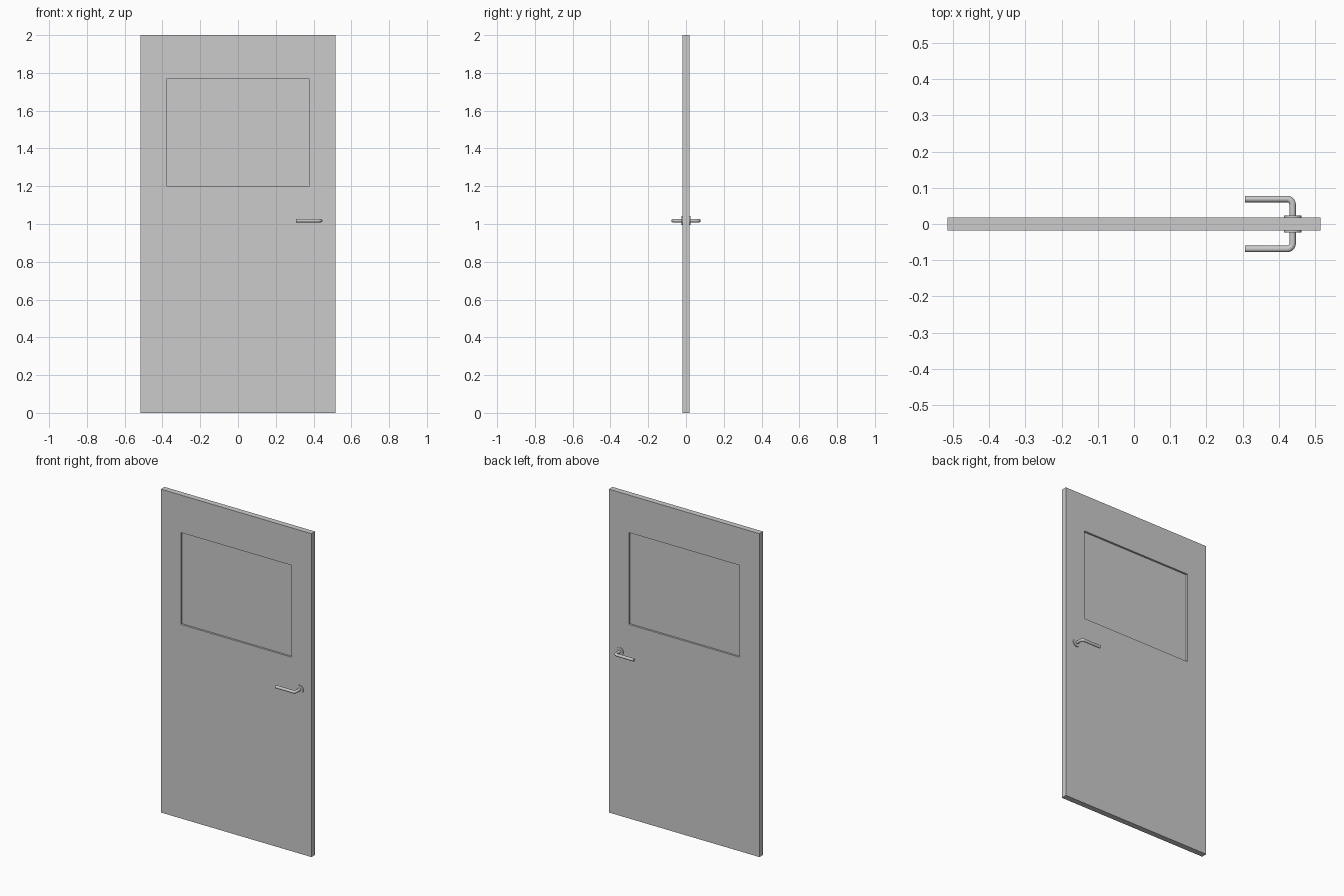
import bpy, bmesh
from math import sin, cos, pi

if "Cube" in bpy.data.objects:
    bpy.data.objects.remove(bpy.data.objects["Cube"])

W, T = 0.515, 0.018                            # leaf half width, half thickness
WX0, WX1, WZ0, WZ1 = -0.378, 0.378, 1.20, 1.768  # window opening
HX, HZ, R = 0.438, 1.018, 0.009                # lever spindle position, tube radius
END_X, BAR_Y, BEND = 0.307, 0.069, 0.016       # lever tip, grip offset, bend radius


def add_mesh(name, bm):
    bmesh.ops.recalc_face_normals(bm, faces=bm.faces)
    mesh = bpy.data.meshes.new(name)
    bm.to_mesh(mesh)
    bm.free()
    obj = bpy.data.objects.new(name, mesh)
    bpy.context.collection.objects.link(obj)
    return obj


def smooth(obj):
    bpy.ops.object.select_all(action='DESELECT')
    obj.select_set(True)
    bpy.context.view_layer.objects.active = obj
    bpy.ops.object.shade_smooth_by_angle(angle=0.6)


def rect(bm, x0, x1, z0, z1, y):
    return [bm.verts.new((x, y, z)) for x, z in ((x0, z0), (x1, z0), (x1, z1), (x0, z1))]


def bridge(bm, a, b):
    n = len(a)
    for i in range(n):
        j = (i + 1) % n
        bm.faces.new((a[i], a[j], b[j], b[i]))


# Door leaf with a rectangular opening through it
bm = bmesh.new()
loops = [rect(bm, -W, W, 0, 2, -T), rect(bm, WX0, WX1, WZ0, WZ1, -T),
         rect(bm, WX0, WX1, WZ0, WZ1, T), rect(bm, -W, W, 0, 2, T)]
for i in range(4):
    bridge(bm, loops[i], loops[(i + 1) % 4])
add_mesh("door_leaf", bm)

# Recessed window pane
bm = bmesh.new()
front = rect(bm, WX0, WX1, WZ0, WZ1, -0.006)
back = rect(bm, WX0, WX1, WZ0, WZ1, 0.006)
bridge(bm, front, back)
bm.faces.new(front)
bm.faces.new(back)
add_mesh("window_pane", bm)


def lever(name, side):
    # Round tube swept along an L-shaped path with a rounded corner
    path = [(HX, T)]
    for i in range(9):
        a = i / 8 * pi / 2
        path.append((HX - BEND + BEND * cos(a), BAR_Y - BEND + BEND * sin(a)))
    path.append((END_X, BAR_Y))
    bm = bmesh.new()
    rings = []
    for k, (x, y) in enumerate(path):
        a = min(max(k - 1, 0), 8) / 8 * pi / 2   # direction across the path
        rings.append([bm.verts.new((x + R * cos(t) * cos(a),
                                    side * (y + R * cos(t) * sin(a)),
                                    HZ + R * sin(t)))
                      for t in (j * 2 * pi / 24 for j in range(24))])
    for r0, r1 in zip(rings, rings[1:]):
        bridge(bm, r0, r1)
    bm.faces.new(rings[0])
    bm.faces.new(rings[-1])
    smooth(add_mesh(name, bm))


def rose(name, side):
    # Round plate behind the lever
    bpy.ops.mesh.primitive_cylinder_add(vertices=32, radius=0.024, depth=0.006,
                                        location=(HX, side * (T + 0.002), HZ),
                                        rotation=(pi / 2, 0, 0))
    obj = bpy.context.object
    obj.name = name
    smooth(obj)


# Handles on both faces of the door
for label, side in (("front", -1), ("back", 1)):
    lever(label + "_lever", side)
    rose(label + "_rose", side)
